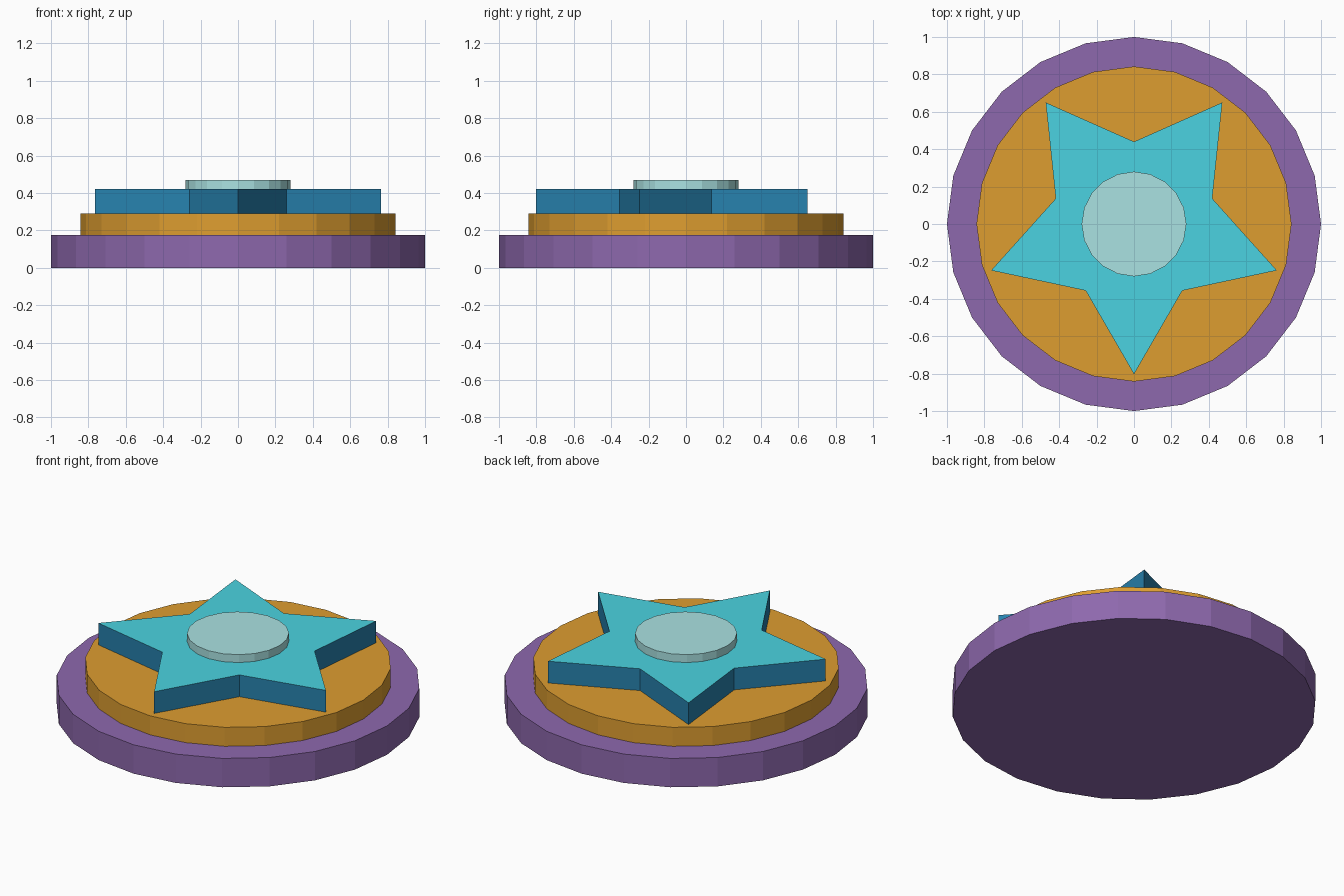
import bpy
from math import sin, cos, pi

if "Cube" in bpy.data.objects:
    bpy.data.objects.remove(bpy.data.objects["Cube"])


def material(name, rgb):
    m = bpy.data.materials.new(name)
    m.diffuse_color = (*rgb, 1)
    m.use_nodes = True
    m.node_tree.nodes["Principled BSDF"].inputs["Base Color"].default_value = m.diffuse_color
    return m


def prism(name, outline, z0, z1, side, top=None):
    """Extrude a counter-clockwise outline from z0 to z1."""
    n = len(outline)
    verts = [(x, y, z) for z in (z0, z1) for x, y in outline]
    faces = [tuple(reversed(range(n))), tuple(range(n, 2 * n))]
    faces += [(i, (i + 1) % n, n + (i + 1) % n, n + i) for i in range(n)]
    mesh = bpy.data.meshes.new(name)
    mesh.from_pydata(verts, [], faces)
    mesh.materials.append(side)
    if top:
        mesh.materials.append(top)
        mesh.polygons[1].material_index = 1
    obj = bpy.data.objects.new(name, mesh)
    bpy.context.collection.objects.link(obj)
    return obj


def ring(n, radii, start=0):
    """n points around the origin, cycling through the given radii."""
    pts = []
    for i in range(n):
        a, r = start + 2 * pi * i / n, radii[i % len(radii)]
        pts.append((r * cos(a), r * sin(a)))
    return pts


purple = material("purple", (0.27, 0.14, 0.42))
orange = material("orange", (0.73, 0.34, 0.03))
blue = material("blue", (0.02, 0.22, 0.42))
cyan = material("cyan", (0.07, 0.65, 0.75))
pale = material("pale_cyan", (0.40, 0.76, 0.76))

# Stacked round plates
prism("base_plate", ring(24, [1.0]), 0, 0.175, purple)
prism("middle_plate", ring(24, [0.842]), 0.175, 0.29, orange)
# Five-pointed star, one tip towards the front
prism("star", ring(10, [0.803, 0.44], -pi / 2), 0.29, 0.422, blue, cyan)
# Central button
prism("centre_button", ring(20, [0.28]), 0.422, 0.47, pale)
